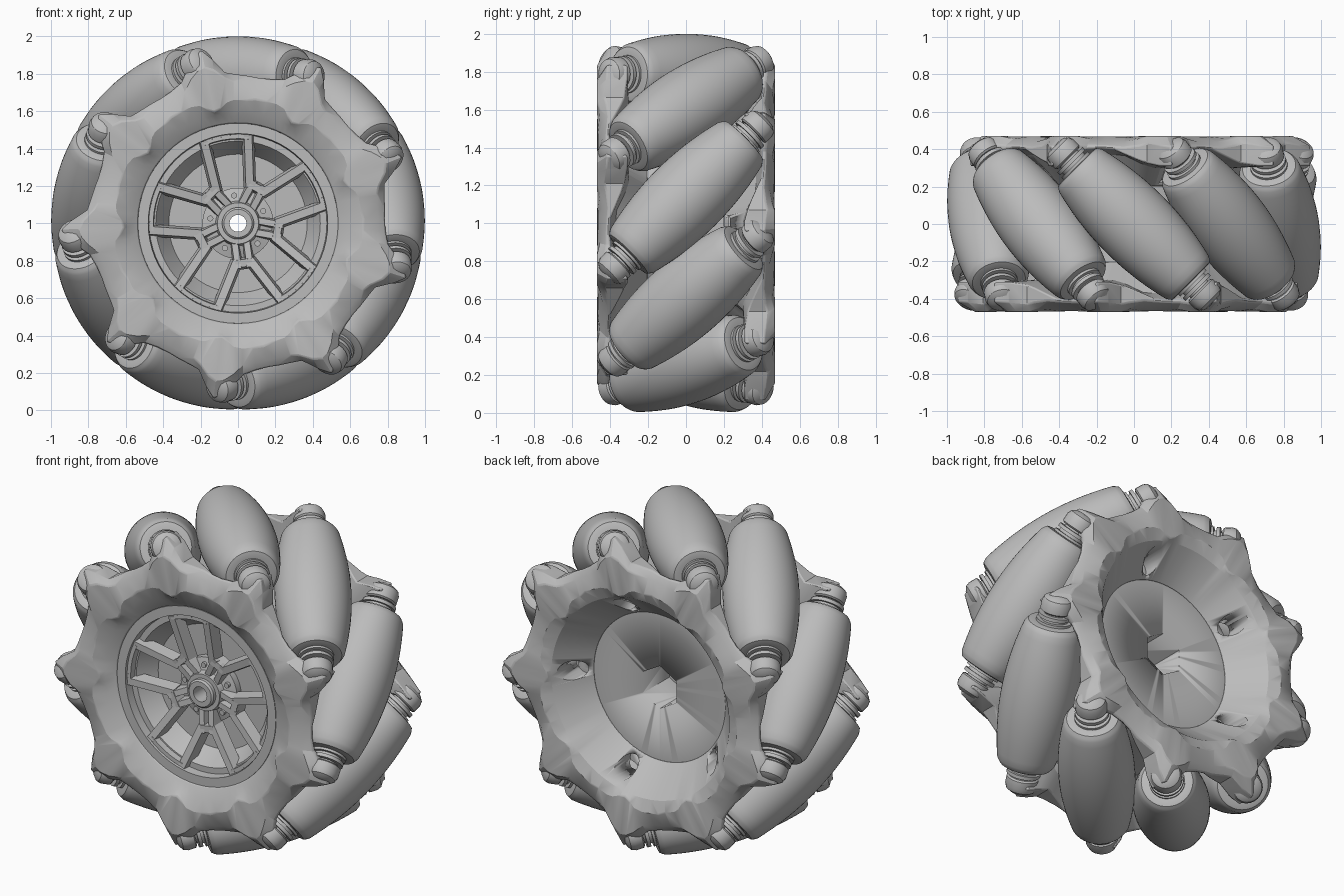
import bpy, bmesh
from math import sin, cos, pi, radians, sqrt, atan2
from mathutils import Matrix, Vector

if "Cube" in bpy.data.objects:
    bpy.data.objects.remove(bpy.data.objects["Cube"], do_unlink=True)

mat = bpy.data.materials.new("plain grey")
mat.use_nodes = True
GREY = (0.5, 0.5, 0.5, 1)
mat.diffuse_color = GREY
mat.node_tree.nodes["Principled BSDF"].inputs["Base Color"].default_value = GREY

CENTRE = Matrix.Translation((0, 0, 1))
AXLE = Matrix.Rotation(radians(-90), 4, 'X')      # lathe axis z -> wheel axis y
COUNT = 9
STEP = 2 * pi / COUNT
DIST = 0.787                                      # roller axis to wheel axis


def finish(name, bm, matrix=CENTRE, angle=30):
    bmesh.ops.recalc_face_normals(bm, faces=bm.faces[:])
    me = bpy.data.meshes.new(name)
    bm.to_mesh(me)
    bm.free()
    me.materials.append(mat)
    ob = bpy.data.objects.new(name, me)
    bpy.context.collection.objects.link(ob)
    ob.matrix_world = matrix
    bpy.ops.object.select_all(action='DESELECT')
    ob.select_set(True)
    bpy.context.view_layer.objects.active = ob
    bpy.ops.object.shade_smooth_by_angle(angle=radians(angle))
    return ob


def loft(loops, closed_section):
    """Skin a closed series of sections."""
    bm = bmesh.new()
    rows = [[bm.verts.new(p) for p in loop] for loop in loops]
    n = len(rows[0])
    for a, b in zip(rows, rows[1:] + rows[:1]):
        for i in range(n if closed_section else n - 1):
            j = (i + 1) % n
            bm.faces.new((a[i], a[j], b[j], b[i]))
    bmesh.ops.remove_doubles(bm, verts=bm.verts[:], dist=1e-5)
    return bm


def lathe(name, profile, matrix, segs=48, closed=False):
    turns = [2 * pi * i / segs for i in range(segs)]
    loops = [[(r * cos(t), r * sin(t), h) for r, h in profile] for t in turns]
    return finish(name, loft(loops, closed), matrix)


def cut(target, cutter):
    cutter.hide_render = True
    cutter.hide_set(True)
    mod = target.modifiers.new("cut", 'BOOLEAN')
    mod.operation = 'DIFFERENCE'
    mod.solver = 'EXACT'
    mod.object = cutter


def drill(name, spots, radius, y0, y1, sides):
    bm = bmesh.new()
    for x, z in spots:
        m = Matrix.Translation((x, (y0 + y1) / 2, z)) @ AXLE
        bmesh.ops.create_cone(bm, cap_ends=True, segments=sides, radius1=radius,
                              radius2=radius, depth=y1 - y0, matrix=m)
    return finish(name, bm)


def polar(r, a):
    return (r * cos(a), r * sin(a))


# Rollers: gently bulging barrels with collars and pins
half = [(1 - DIST - 0.31 * s * s, s) for s in [0.04 * i for i in range(11)]]
half += [(0.155, 0.415), (0.143, 0.43), (0.125, 0.434), (0.1, 0.434), (0.1, 0.448), (0.078, 0.448),
         (0.078, 0.465), (0.095, 0.465), (0.095, 0.485), (0.065, 0.485), (0.065, 0.54), (0, 0.54)]
profile = [(r, -s) for r, s in reversed(half[1:])] + half
boss = [(0, 0.497), (0.08, 0.497), (0.09, 0.505), (0.09, 0.55), (0.08, 0.575), (0.055, 0.592), (0, 0.6)]
tilt = Vector((0, 0, 1)).rotation_difference(Vector((1, -1, 0))).to_matrix().to_4x4()
for k in range(COUNT):
    m = CENTRE @ Matrix.Rotation(k * STEP, 4, 'Y') @ Matrix.Translation((0, 0, DIST)) @ tilt
    lathe("roller", profile, m)
    lathe("front_lug_boss", boss, m, 24)
    lathe("back_lug_boss", [(r, -s) for r, s in boss], m, 24)

# Lugged rims: one lug period as
# (angle, outer radius, outer depth, shoulder radius, shoulder depth, ridge radius, web depth)
LUG = [(-16, 0.79, 0.41, 0.75, 0.44, 0.66, 0.375), (-10, 0.80, 0.42, 0.76, 0.455, 0.66, 0.34),
       (-7, 0.81, 0.43, 0.78, 0.47, 0.65, 0.325), (-3, 0.89, 0.42, 0.83, 0.47, 0.62, 0.31),
       (0, 0.945, 0.415, 0.85, 0.47, 0.61, 0.31), (3, 0.92, 0.42, 0.84, 0.47, 0.63, 0.34),
       (6, 0.87, 0.43, 0.81, 0.47, 0.66, 0.38), (10, 0.81, 0.42, 0.76, 0.455, 0.67, 0.40),
       (15, 0.79, 0.42, 0.75, 0.44, 0.67, 0.405), (20, 0.785, 0.415, 0.75, 0.44, 0.67, 0.40)]


def rim(name, inner, lip, matrix):
    loops = []
    for k in range(COUNT):
        for off, out, out_y, shoulder, top, ridge, web in LUG:
            a = radians(62 + off) + k * STEP
            section = [inner, lip, (ridge, 0.467), (shoulder, top), (out, out_y),
                       (out, web), (0.68, min(web, 0.38) - 0.01), (0.53, 0.2)]
            loops.append([(r * cos(a), -y, r * sin(a)) for r, y in section])
    ob = finish(name, loft(loops, True), matrix, 22)
    mod = ob.modifiers.new("soft edges", 'BEVEL')
    mod.width = 0.012
    mod.segments = 2
    mod.limit_method = 'ANGLE'
    mod.angle_limit = radians(40)
    return ob


rim("front_rim", (0.535, 0.40), (0.59, 0.435), CENTRE)
back = rim("back_rim", (0.44, 0.25), (0.60, 0.44), CENTRE @ Matrix.Rotation(pi, 4, 'Z'))
holes = [polar(0.52, radians(72 + 72 * k)) for k in range(5)]
cut(back, drill("rim_hole_cutter", holes, 0.058, 0.225, 0.55, 24))

# Core: dished front, barrel, flat back, through bore with a hexagonal socket
core = lathe("core", [(0.05, -0.24), (0.37, -0.24), (0.44, -0.35), (0.475, -0.35), (0.48, -0.40),
                      (0.535, -0.40), (0.53, 0.2), (0.445, 0.2), (0.445, 0.252), (0.05, 0.252)],
             CENTRE @ AXLE, 64, True)
cut(core, drill("socket_cutter", [(0, 0)], 0.13, 0.0, 0.3, 6))

# Hub cap and its bolts
lathe("hub_cap", [(0.045, -0.23), (0.045, -0.365), (0.075, -0.365), (0.085, -0.355), (0.085, -0.335),
                  (0.11, -0.335), (0.12, -0.30), (0.19, -0.28), (0.19, -0.23)], CENTRE @ AXLE, 48, True)
drill("hub_bolts", [polar(0.15, radians(98 + 72 * k)) for k in range(5)], 0.016, -0.305, -0.25, 12)


# Forked spokes: tapered beams that dish towards the hub
def beam(bm, p, q, width):
    p, q = Vector(p), Vector(q)
    side = (q - p).normalized().orthogonal()
    ends = []
    for c in (p, q):
        y = -0.325 - 0.17 * (c.length - 0.1)
        ends.append([bm.verts.new((c.x + side.x * w, y + d, c.y + side.y * w))
                     for w, d in ((-width * 0.65, 0.07), (-width * 0.4, 0),
                                  (width * 0.4, 0), (width * 0.65, 0.07))])
    a, b = ends
    for i in range(4):
        j = (i + 1) % 4
        bm.faces.new((a[i], a[j], b[j], b[i]))
    bm.faces.new(a)
    bm.faces.new(b[::-1])


bm = bmesh.new()
for k in range(5):
    mid = radians(62 + 72 * k)

    def local(u, v):
        return polar(sqrt(u * u + v * v), mid + atan2(v, u))

    for s in (-1, 1):
        beam(bm, local(0.1, s * 0.032), local(0.24, s * 0.032), 0.042)
        beam(bm, local(0.2, s * 0.035), polar(0.475, mid + s * radians(21.5)), 0.052)
    beam(bm, local(0.215, -0.045), local(0.215, 0.045), 0.05)
    arc = [polar(0.465, mid + radians(21 + 6 * i)) for i in range(6)]
    for p, q in zip(arc, arc[1:]):
        beam(bm, p, q, 0.03)
finish("spokes", bm)
